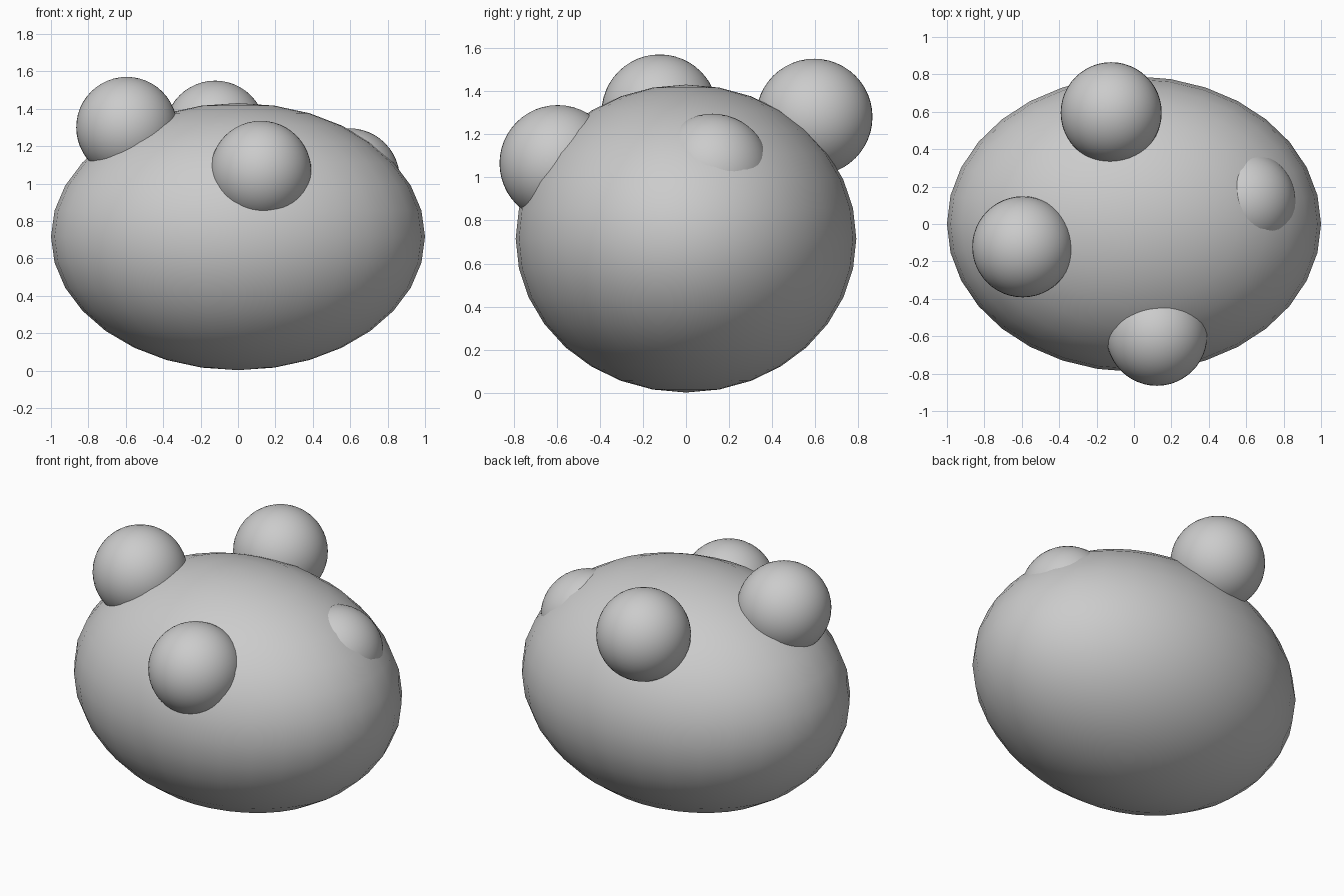
import bpy

if "Cube" in bpy.data.objects:
    bpy.data.objects.remove(bpy.data.objects["Cube"])


def ball(name, centre, radii, segments=32, rings=16):
    bpy.ops.mesh.primitive_uv_sphere_add(segments=segments, ring_count=rings, radius=1, location=centre)
    obj = bpy.context.object
    obj.name = name
    obj.scale = radii
    bpy.ops.object.transform_apply(location=False, rotation=False, scale=True)
    bpy.ops.object.shade_smooth()
    return obj


# Wide egg-shaped body
ball("body", (0, 0, 0.716), (1.0, 0.79, 0.714))

# Four knobs, each a quarter turn around the vertical axis, at stepped heights
x, y = -0.595, -0.122
for i, z in enumerate((1.30, 1.065, 1.025, 1.28)):
    ball(f"knob_{i + 1}", (x, y, z), (0.27, 0.27, 0.27), 48, 24)
    x, y = -y, x
